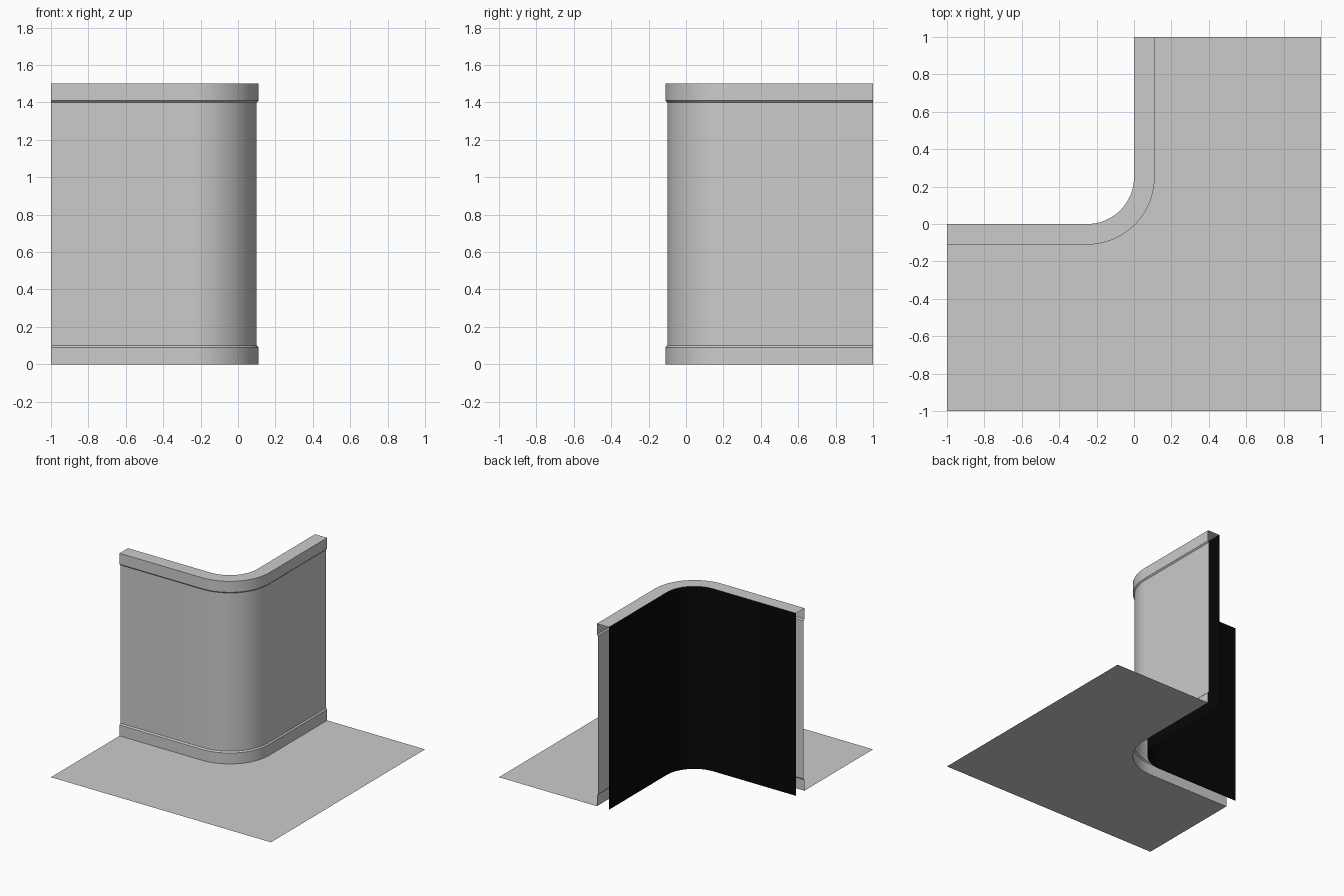
import bpy, math

if "Cube" in bpy.data.objects:
    bpy.data.objects.remove(bpy.data.objects["Cube"])

SEGMENTS = 16


def corner_path(offset):
    """Plan line of the rounded wall corner, pushed outwards by offset."""
    r = 0.25 + offset
    pts = [(-1, -offset)]
    for i in range(SEGMENTS + 1):
        a = math.radians(-90 + 90 * i / SEGMENTS)
        pts.append((-0.25 + r * math.cos(a), 0.25 + r * math.sin(a)))
    return pts + [(offset, 1)]


def make_object(name, verts, faces):
    mesh = bpy.data.meshes.new(name)
    mesh.from_pydata(verts, [], faces)
    mesh.update()
    obj = bpy.data.objects.new(name, mesh)
    bpy.context.collection.objects.link(obj)
    return obj


def sweep(name, profile):
    """Sweep an open (offset, height) profile along the corner."""
    verts = [(x, y, z) for o, z in profile for x, y in corner_path(o)]
    n = SEGMENTS + 3
    faces = [(j * n + i, j * n + i + 1, (j + 1) * n + i + 1, (j + 1) * n + i)
             for j in range(len(profile) - 1) for i in range(n - 1)]
    obj = make_object(name, verts, faces)
    bpy.ops.object.select_all(action='DESELECT')
    obj.select_set(True)
    bpy.context.view_layer.objects.active = obj
    bpy.ops.object.shade_smooth_by_angle(angle=math.radians(30))
    return obj


# Visible wall and its bevelled trims
sweep("wall_front", [(0.10, 0.10), (0.10, 1.40)])
sweep("baseboard", [(0.11, 0), (0.11, 0.09), (0.10, 0.10)])
sweep("top_trim", [(0.10, 1.40), (0.11, 1.41), (0.11, 1.50), (0, 1.50)])

# Black backing sheet
backing = sweep("wall_backing", [(0, 1.50), (0, 0)])
black = bpy.data.materials.new("black")
black.diffuse_color = (0.002, 0.002, 0.002, 1)
black.use_nodes = True
black.node_tree.nodes["Principled BSDF"].inputs["Base Color"].default_value = black.diffuse_color
backing.data.materials.append(black)

# Floor, cut away along the foot of the baseboard
outline = [(-1, -1), (1, -1), (1, 1)] + corner_path(0.11)[::-1]
make_object("floor", [(x, y, 0) for x, y in outline], [tuple(range(len(outline)))])
